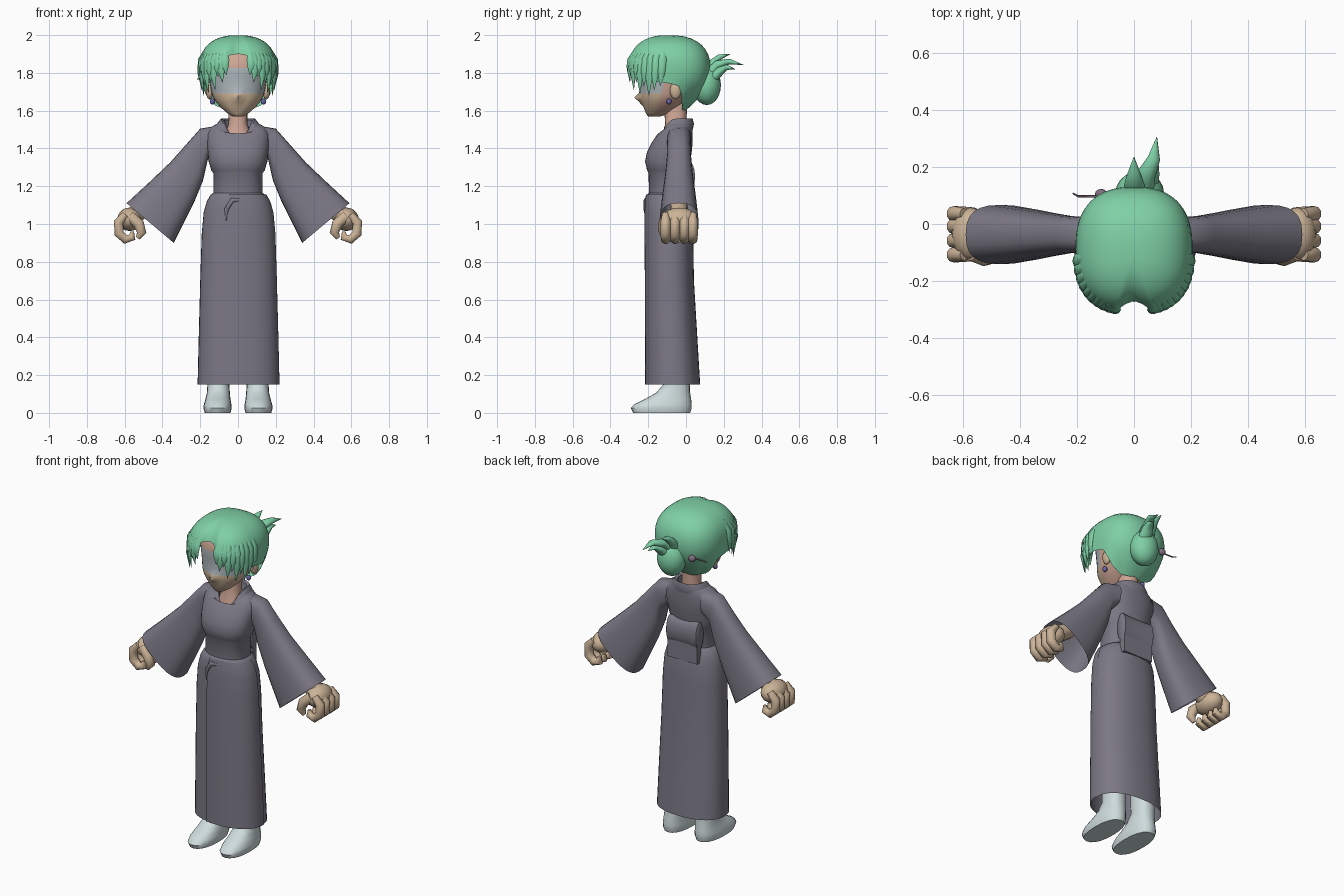
import bpy, bmesh, math
from mathutils import Vector


def material(name, rgb):
    m = bpy.data.materials.new(name)
    m.diffuse_color = (*rgb, 1)
    return m


ROBE = material("robe grey", (0.20, 0.19, 0.235))
HAIR = material("hair green", (0.21, 0.63, 0.38))
SKIN = material("skin tan", (0.60, 0.45, 0.31))
BLUSH = material("skin pink", (0.62, 0.38, 0.30))
BAND = material("eye band grey", (0.42, 0.47, 0.50))
SOCK = material("sock white", (0.62, 0.71, 0.72))
GEM = material("earring blue", (0.14, 0.12, 0.38))
PIN = material("hairpin mauve", (0.22, 0.16, 0.22))


def finish(name, bm, mats, angle=45):
    bmesh.ops.recalc_face_normals(bm, faces=bm.faces)
    me = bpy.data.meshes.new(name)
    bm.to_mesh(me)
    bm.free()
    ob = bpy.data.objects.new(name, me)
    bpy.context.collection.objects.link(ob)
    for m in mats if isinstance(mats, list) else [mats]:
        me.materials.append(m)
    me.shade_smooth()
    me.set_sharp_from_angle(angle=math.radians(angle))
    return ob


def loft(name, rings, mat, caps=(False, False), closed=True, angle=45):
    """Skin a list of equally long point rings."""
    bm = bmesh.new()
    vs = [[bm.verts.new(p) for p in r] for r in rings]
    n = len(vs[0])
    for a, b in zip(vs, vs[1:]):
        for i in range(n if closed else n - 1):
            j = (i + 1) % n
            bm.faces.new((a[i], a[j], b[j], b[i]))
    if caps[0]:
        bm.faces.new(vs[0])
    if caps[1]:
        bm.faces.new(vs[-1])
    return finish(name, bm, mat, angle)


def spow(v, e):
    return math.copysign(abs(v) ** e, v)


def ring(z, rx, yf, yb, cx=0, dip=0, n=32, e=2.3, a0=0, a1=2 * math.pi, grow=0):
    """Horizontal superellipse; angle 0 faces front, dip lowers the front."""
    full = a1 - a0 > 6.28
    pts = []
    for i in range(n):
        a = a0 + (a1 - a0) * i / (n if full else n - 1)
        c, s = math.cos(a), math.sin(a)
        y = (yf + yb) / 2 - ((yb - yf) / 2 + grow) * spow(c, 2 / e)
        pts.append((cx + (rx + grow) * spow(s, 2 / e), y, z - dip * max(0, c) ** 2))
    return pts


def tube(name, path, radii, mat, flat=1.0, wide=None, n=10):
    """Tapered tube; flat squashes it across the wide direction."""
    P = [Vector(p) for p in path]
    rings = []
    for i, p in enumerate(P):
        t = (P[min(i + 1, len(P) - 1)] - P[max(i - 1, 0)]).normalized()
        u = Vector(wide or (0, 1, 0))
        if abs(u.dot(t)) > 0.95:
            u = Vector((1, 0, 0))
        u = (u - t * u.dot(t)).normalized()
        v = t.cross(u)
        rings.append([p + radii[i] * (u * math.cos(a) + v * flat * math.sin(a))
                      for a in (2 * math.pi * k / n for k in range(n))])
    return loft(name, rings, mat, (True, True), angle=60)


def ball(name, c, r, mat, seg=16):
    bm = bmesh.new()
    bmesh.ops.create_uvsphere(bm, u_segments=seg, v_segments=seg // 2 + 2, radius=1)
    for v in bm.verts:
        v.co = [c[k] + v.co[k] * r[k] for k in range(3)]
    return finish(name, bm, mat, 60)


# Skirt with an overlapping front panel
SKIRT = [(0.15, 0.214, -0.21, 0.075), (0.4, 0.208, -0.211, 0.06), (0.7, 0.20, -0.212, 0.042),
         (0.95, 0.192, -0.214, 0.038), (1.06, 0.182, -0.214, 0.034), (1.12, 0.165, -0.211, 0.025),
         (1.155, 0.145, -0.206, 0.015), (1.17, 0.12, -0.19, 0.0)]
loft("skirt", [ring(*s, n=40) for s in SKIRT], ROBE)
loft("skirt_overlap", [ring(*s, n=20, a0=-0.26, a1=1.6, grow=0.006) for s in SKIRT[:-1]],
     ROBE, closed=False)
tube("skirt_tuck", [(-0.065, -0.21, 1.02), (-0.06, -0.213, 1.08), (-0.03, -0.21, 1.125),
                    (0.05, -0.205, 1.13)], [0.004, 0.012, 0.014, 0.006], ROBE)

# Bodice with a dipped neckline
loft("bodice", [ring(*s, n=40) for s in [
    (1.15, 0.13, -0.196, 0.005), (1.27, 0.131, -0.198, 0.01), (1.285, 0.142, -0.206, 0.015),
    (1.33, 0.155, -0.217, 0.022), (1.38, 0.16, -0.207, 0.03), (1.43, 0.165, -0.182, 0.035),
    (1.48, 0.165, -0.155, 0.035, 0, 0.01), (1.515, 0.14, -0.145, 0.035, 0, 0.035),
    (1.535, 0.105, -0.14, 0.035, 0, 0.07)]], ROBE)
loft("collar", [ring(*s, n=40) for s in [
    (1.50, 0.12, -0.152, 0.036, 0, 0.06), (1.53, 0.112, -0.148, 0.042, 0, 0.08),
    (1.558, 0.09, -0.135, 0.035, 0, 0.105), (1.55, 0.075, -0.125, 0.02, 0, 0.10),
    (1.50, 0.07, -0.12, 0.01, 0, 0.06)]], ROBE)

# Sash knot and tail at the back
loft("sash_knot", [[(x, 0.012 + 0.036 * h * math.cos(a), 1.25 + 0.085 * h * math.sin(a))
                    for a in (2 * math.pi * k / 16 for k in range(16))]
                   for x, h in [(-0.105, 0.85), (-0.1, 1), (-0.04, 0.93), (0.04, 0.93), (0.1, 1),
                                (0.105, 0.85)]], ROBE, (True, True))
loft("sash_tail", [[(x, y, z) for x, y in ((-0.1, 0.0), (-0.1, 0.036), (0.1, 0.036), (0.1, 0.0))]
                   for z in (1.085, 1.2)], ROBE, (True, True), angle=30)

# Wide sleeves, hands, feet, ears and earrings on both sides
SLEEVE = [(0.11, 1.52, 0.12, 1.38, 0.065), (0.20, 1.505, 0.16, 1.34, 0.062),
          (0.28, 1.415, 0.185, 1.23, 0.066), (0.36, 1.325, 0.23, 1.12, 0.076),
          (0.46, 1.23, 0.285, 1.01, 0.09), (0.59, 1.11, 0.34, 0.90, 0.104)]
FINGER = [(0.595, 1.05), (0.632, 1.01), (0.63, 0.95), (0.595, 0.918), (0.56, 0.93), (0.56, 0.96)]
for s, side in ((1, "left"), (-1, "right")):
    rings = []
    for x1, z1, x0, z0, hw in SLEEVE:
        r = []
        for k in range(24):
            a = 2 * math.pi * k / 24
            c = spow(math.cos(a), 0.75)
            r.append((s * ((x1 + x0) / 2 + c * (x1 - x0) / 2),
                      -0.037 + hw * spow(math.sin(a), 0.75), (z1 + z0) / 2 + c * (z1 - z0) / 2))
        rings.append(r)
    loft(side + "_sleeve", rings, ROBE)
    tube(side + "_forearm", [(s * 0.3, -0.037, 1.26), (s * 0.45, -0.037, 1.11),
                             (s * 0.56, -0.037, 1.04)], [0.045, 0.045, 0.05], SKIN)
    ball(side + "_palm", (s * 0.573, -0.035, 1.025), (0.066, 0.093, 0.062), SKIN)
    for i, y in enumerate((-0.108, -0.058, -0.008, 0.036)):
        tube(f"{side}_finger_{i + 1}", [(s * x, y, z) for x, z in FINGER],
             [0.02, 0.027, 0.027, 0.025, 0.022, 0.01], SKIN)
    tube(side + "_thumb", [(s * 0.57, -0.10, 1.04), (s * 0.525, -0.118, 1.0),
                           (s * 0.51, -0.118, 0.955), (s * 0.53, -0.115, 0.925)],
         [0.03, 0.03, 0.026, 0.012], SKIN)
    loft(side + "_foot", [ring(z, rx, yf, yb, cx=s * cx, n=20) for z, rx, yf, yb, cx in [
        (0, 0.068, -0.28, 0.022, 0.108), (0.025, 0.075, -0.292, 0.03, 0.108),
        (0.045, 0.073, -0.275, 0.03, 0.108), (0.075, 0.066, -0.215, 0.027, 0.106),
        (0.105, 0.061, -0.16, 0.022, 0.104), (0.15, 0.058, -0.12, 0.02, 0.104),
        (0.36, 0.06, -0.12, 0.02, 0.104)]], SOCK, (True, True))
    ball(side + "_ear", (s * 0.15, -0.055, 1.705), (0.02, 0.03, 0.045), SKIN)
    ball(side + "_earring", (s * 0.135, -0.09, 1.648), (0.014, 0.014, 0.016), GEM, 12)

# Neck and head with a pointed nose
loft("neck", [ring(*r, n=20) for r in [(1.40, 0.09, -0.135, 0.0), (1.48, 0.07, -0.125, 0.0),
                                       (1.53, 0.05, -0.11, 0.0), (1.66, 0.05, -0.12, 0.01)]], BLUSH)
HEAD = [(1.568, 0.025, -0.20, -0.14), (1.585, 0.055, -0.212, -0.09), (1.62, 0.095, -0.225, -0.04),
        (1.65, 0.12, -0.234, 0.0), (1.67, 0.131, -0.238, 0.02), (1.69, 0.139, -0.238, 0.04),
        (1.73, 0.147, -0.236, 0.06), (1.78, 0.155, -0.24, 0.08), (1.825, 0.16, -0.242, 0.085),
        (1.89, 0.15, -0.23, 0.075), (1.94, 0.10, -0.17, 0.0)]
rings = [ring(*r, n=32, e=2.1) for r in HEAD]
for i, out in ((3, 0.018), (4, 0.037), (5, 0.014)):
    x, y, z = rings[i][0]
    rings[i][0] = (x, y - out, z)
head = loft("head", rings, [SKIN, BLUSH, BAND], (True, True), angle=70)
for p in head.data.polygons:
    _, y, z = p.center
    if 1.69 < z < 1.825 and y < -0.13:
        p.material_index = 2
    elif z > 1.825 or y > -0.14:
        p.material_index = 1


# Hair cap
def hair_point(phi, z, grow=1.0):
    a = abs(phi)
    if z > 1.82:
        s = max(0, 1 - ((z - 1.82) / 0.18) ** 2.4) ** (1 / 2.4)
    else:
        k = 0.08 + 0.52 * min(1, max(0, (a - 1.3) / 0.9))
        s = 1 - k * ((1.82 - z) / 0.22) ** 2
    s *= grow
    ry = 0.22 * (1 - 0.13 * math.exp(-(a / 0.13) ** 2))
    return Vector((0.205 * s * spow(math.sin(phi), 0.8),
                   -0.09 - ry * s * spow(math.cos(phi), 0.8), z))


EDGE = [(0, 1.90), (0.17, 1.895), (0.24, 1.83), (0.5, 1.79), (1.2, 1.755), (1.5, 1.75),
        (1.75, 1.73), (1.95, 1.63), (2.3, 1.605), (3.2, 1.60)]


def edge(a):
    for (a0, z0), (a1, z1) in zip(EDGE, EDGE[1:]):
        if a <= a1:
            return z0 + (z1 - z0) * (a - a0) / (a1 - a0)
    return EDGE[-1][1]


N, M = 72, 14
PHI = [-math.pi + 2 * math.pi * i / N for i in range(N)]
loft("hair_cap", [[hair_point(p, 1.999 - (1.999 - edge(abs(p))) * (j / M) ** 1.6) for p in PHI]
                  for j in range(M + 1)], HAIR, (True, False), angle=60)

# Fringe and side locks
LOCKS = [(0.26, 1.79), (0.36, 1.75), (0.48, 1.78), (0.60, 1.71), (0.74, 1.75), (0.87, 1.69),
         (1.02, 1.73), (1.16, 1.68), (1.31, 1.71), (1.45, 1.73)]
for s, side in ((1, "left"), (-1, "right")):
    for i, (a, tip) in enumerate(LOCKS):
        p = s * a
        path = [hair_point(p + s * d, z, g) for d, z, g in
                [(0.03, 1.93, 0.96), (0.01, 1.87, 1.0), (0, (1.87 + tip) / 2, 1.01),
                 (-0.03, tip, 0.99)]]
        tangent = hair_point(p + 0.05, 1.84) - hair_point(p - 0.05, 1.84)
        tube(f"{side}_lock_{i + 1}", path, [0.012, 0.024, 0.02, 0.001], HAIR, 0.5, tangent, 8)

# Bun, tufts and hairpin
ball("bun", (0.02, 0.11, 1.735), (0.085, 0.075, 0.105), HAIR, 20)
TUFTS = [[(0.03, 0.11, 1.78), (0.04, 0.17, 1.845), (0.07, 0.23, 1.86), (0.08, 0.305, 1.842)],
         [(0.01, 0.11, 1.79), (0.0, 0.14, 1.85), (0.0, 0.18, 1.885), (0.0, 0.235, 1.90)],
         [(0.04, 0.13, 1.76), (0.055, 0.18, 1.81), (0.065, 0.215, 1.83), (0.075, 0.26, 1.82)]]
for i, path in enumerate(TUFTS):
    tube(f"bun_tuft_{i + 1}", path, [0.045, 0.035, 0.022, 0.001], HAIR, 0.7, (1, 0, 0))
tube("hairpin", [(-0.05, 0.1, 1.765), (-0.15, 0.097, 1.765), (-0.195, 0.097, 1.766),
                 (-0.215, 0.108, 1.768)], [0.004, 0.004, 0.004, 0.003], PIN, n=6)
ball("hairpin_bead", (-0.115, 0.105, 1.765), (0.022, 0.018, 0.02), PIN, 12)
